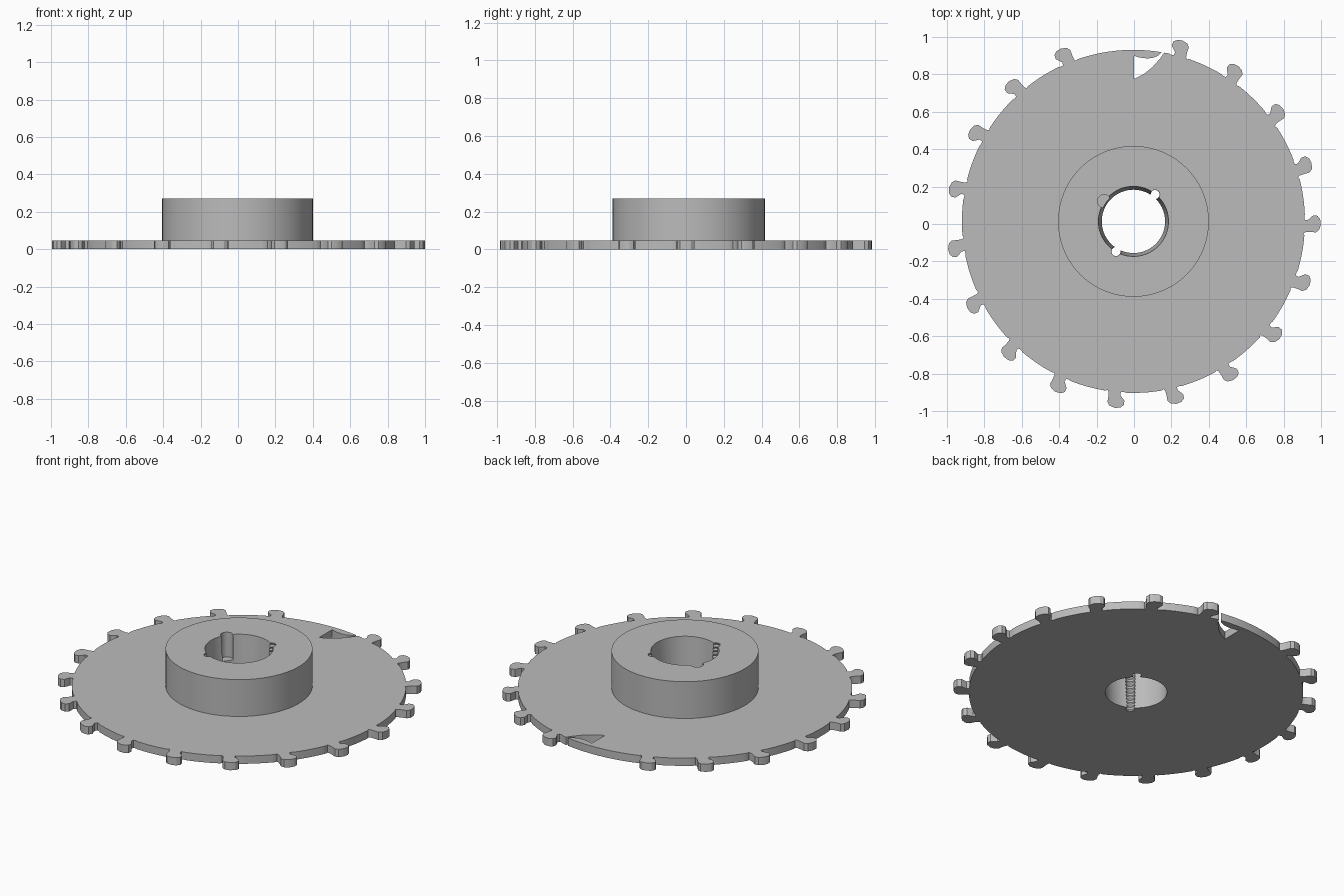
import bpy, bmesh, math

if "Cube" in bpy.data.objects:
    bpy.data.objects.remove(bpy.data.objects["Cube"], do_unlink=True)

CX, CY = -0.003, 0.014          # wheel axis
RIM, PLATE_TOP, HUB_TOP = 0.917, 0.047, 0.27
TEETH, MISSING = 19, 5
PITCH = math.tau / TEETH
PHASE = math.radians(-0.7)

steel = bpy.data.materials.new("plain_grey_steel")
steel.use_nodes = True
grey = (0.5, 0.5, 0.5, 1)
steel.diffuse_color = grey
steel.node_tree.nodes["Principled BSDF"].inputs["Base Color"].default_value = grey


def solid(name, rings):
    """Skin a stack of equal-length closed rings and cap both ends."""
    bm = bmesh.new()
    loops = [[bm.verts.new(p) for p in ring] for ring in rings]
    n = len(loops[0])
    for low, high in zip(loops, loops[1:]):
        for i in range(n):
            j = (i + 1) % n
            bm.faces.new((low[i], low[j], high[j], high[i]))
    bm.faces.new(loops[0][::-1])
    bm.faces.new(loops[-1])
    bmesh.ops.recalc_face_normals(bm, faces=bm.faces)
    mesh = bpy.data.meshes.new(name)
    bm.to_mesh(mesh)
    bm.free()
    mesh.materials.append(steel)
    obj = bpy.data.objects.new(name, mesh)
    bpy.context.collection.objects.link(obj)
    return obj


def prism(name, outline, z0, z1):
    return solid(name, [[(x, y, z) for x, y in outline] for z in (z0, z1)])


def turned(name, profile, x, y, segments):
    """Round part about a vertical axis; profile is (radius, z)."""
    steps = [math.tau * i / segments for i in range(segments)]
    return solid(name, [[(x + r * math.cos(a), y + r * math.sin(a), z) for a in steps]
                        for r, z in profile])


def combine(target, tool, operation):
    tool.hide_render = True
    mod = target.modifiers.new(tool.name, 'BOOLEAN')
    mod.operation, mod.solver, mod.object = operation, 'EXACT', tool
    bpy.context.view_layer.objects.active = target
    bpy.ops.object.modifier_apply(modifier=mod.name)
    bpy.data.objects.remove(tool, do_unlink=True)


# Hooked tooth outline as (outward, sideways)
tooth = [(0.910, -0.052), (0.922, -0.046), (0.945, -0.045), (0.975, -0.047),
         (0.993, -0.034), (1.002, -0.005), (0.998, 0.024), (0.983, 0.042),
         (0.960, 0.043), (0.945, 0.030), (0.932, 0.018), (0.915, 0.020),
         (0.913, 0.036)]

# Toothed plate: teeth joined by rim arcs, with one tooth left out
outline = []
for k in range(TEETH):
    a = PHASE + k * PITCH
    if k != MISSING:
        for r, t in tooth:
            outline.append((CX + r * math.cos(a) - t * math.sin(a),
                            CY + r * math.sin(a) + t * math.cos(a)))
    first = 0.05 if k != MISSING else -0.04
    last = PITCH - 0.07
    for i in range(9):
        b = a + first + (last - first) * i / 8
        outline.append((CX + RIM * math.cos(b), CY + RIM * math.sin(b)))
wheel = prism("sprocket_wheel", outline, 0, PLATE_TOP)

# Hub
combine(wheel, turned("hub", [(0.403, 0.02), (0.403, HUB_TOP)], CX, CY, 96), 'UNION')

# Tapered bore
combine(wheel, turned("bore_cutter", [(0.168, -0.02), (0.188, HUB_TOP + 0.01)],
                      CX, CY, 72), 'DIFFERENCE')

# Two threaded half holes through the bore wall
thread = [(0.029 if i % 2 else 0.024, -0.02 + 0.31 * i / 28) for i in range(29)]
for x, y in ((0.113, 0.158), (-0.096, -0.147)):
    combine(wheel, turned("thread_cutter", thread, x, y, 20), 'DIFFERENCE')

# Plain half hole with a floor
combine(wheel, turned("blind_hole_cutter", [(0.035, 0.12), (0.035, HUB_TOP + 0.02)],
                      -0.160, 0.122, 28), 'DIFFERENCE')

# Sickle-shaped opening beside the rim
opening = [(0, 0.775), (0.05, 0.800), (0.10, 0.840), (0.14, 0.885), (0.168, 0.926),
           (0.156, 0.926), (0.13, 0.900), (0.10, 0.888), (0.07, 0.885),
           (0.03, 0.890), (0, 0.900)]
combine(wheel, prism("opening_cutter", opening, -0.02, PLATE_TOP + 0.02), 'DIFFERENCE')

# Smooth round walls, crisp edges
bpy.ops.object.select_all(action='DESELECT')
wheel.select_set(True)
bpy.context.view_layer.objects.active = wheel
bpy.ops.object.shade_smooth_by_angle(angle=math.radians(30))
